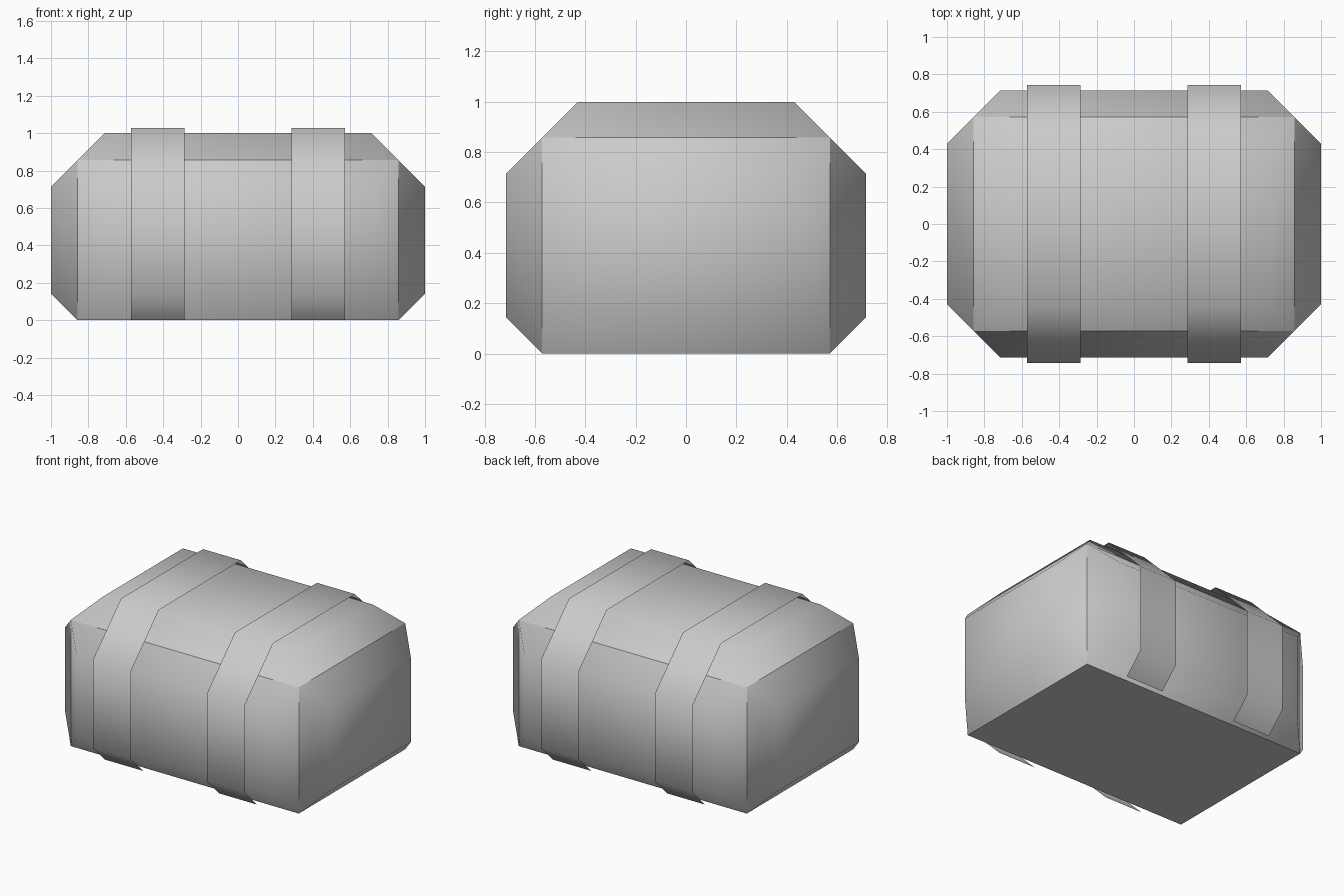
import bpy
import bmesh

if "Cube" in bpy.data.objects:
    bpy.data.objects.remove(bpy.data.objects["Cube"])

U = 1 / 7                      # base module of the design
LIFT = 0.2 * U                 # gap between the straps and the body


def add_object(name, bm):
    for f in bm.faces:
        f.smooth = True
    mesh = bpy.data.meshes.new(name)
    bm.to_mesh(mesh)
    bm.free()
    obj = bpy.data.objects.new(name, mesh)
    bpy.context.collection.objects.link(obj)
    return obj


# Crate body: a box whose top and four sides bulge out as padded panels
bm = bmesh.new()
bmesh.ops.create_cube(bm, size=1)
for v in bm.verts:
    v.co = (v.co.x * 12 * U, v.co.y * 8 * U, (v.co.z + 0.5) * 6 * U)
bm.normal_update()
corners = set(bm.verts)
panels = [f for f in bm.faces if f.normal.z > -0.5]
bmesh.ops.inset_individual(bm, faces=panels, thickness=U, depth=U,
                           use_even_offset=True)
for e in bm.edges:             # crisp seams between the panels
    if e.verts[0] in corners and e.verts[1] in corners:
        e.smooth = False
bmesh.ops.recalc_face_normals(bm, faces=bm.faces[:])
add_object("crate_body", bm)

# Straps: thin open ribbons wrapped over the body, half profile in (y, z)
k = LIFT * 0.414
half = [(4 * U + LIFT * 1.414, 0), (5 * U + LIFT, U - k),
        (5 * U + LIFT, 5 * U + k), (3 * U + k, 7 * U + LIFT)]
profile = half + [(-y, z) for y, z in reversed(half)]


def add_strap(name, x0, x1):
    bm = bmesh.new()
    a = [bm.verts.new((x0, y, z)) for y, z in profile]
    b = [bm.verts.new((x1, y, z)) for y, z in profile]
    for i in range(len(profile) - 1):
        bm.faces.new((a[i], b[i], b[i + 1], a[i + 1]))
    bm.normal_update()
    if bm.faces[:][3].normal.z < 0:      # top face must look up
        bmesh.ops.reverse_faces(bm, faces=bm.faces[:])
    add_object(name, bm)


add_strap("strap_left", -4 * U, -2 * U)
add_strap("strap_right", 2 * U, 4 * U)
